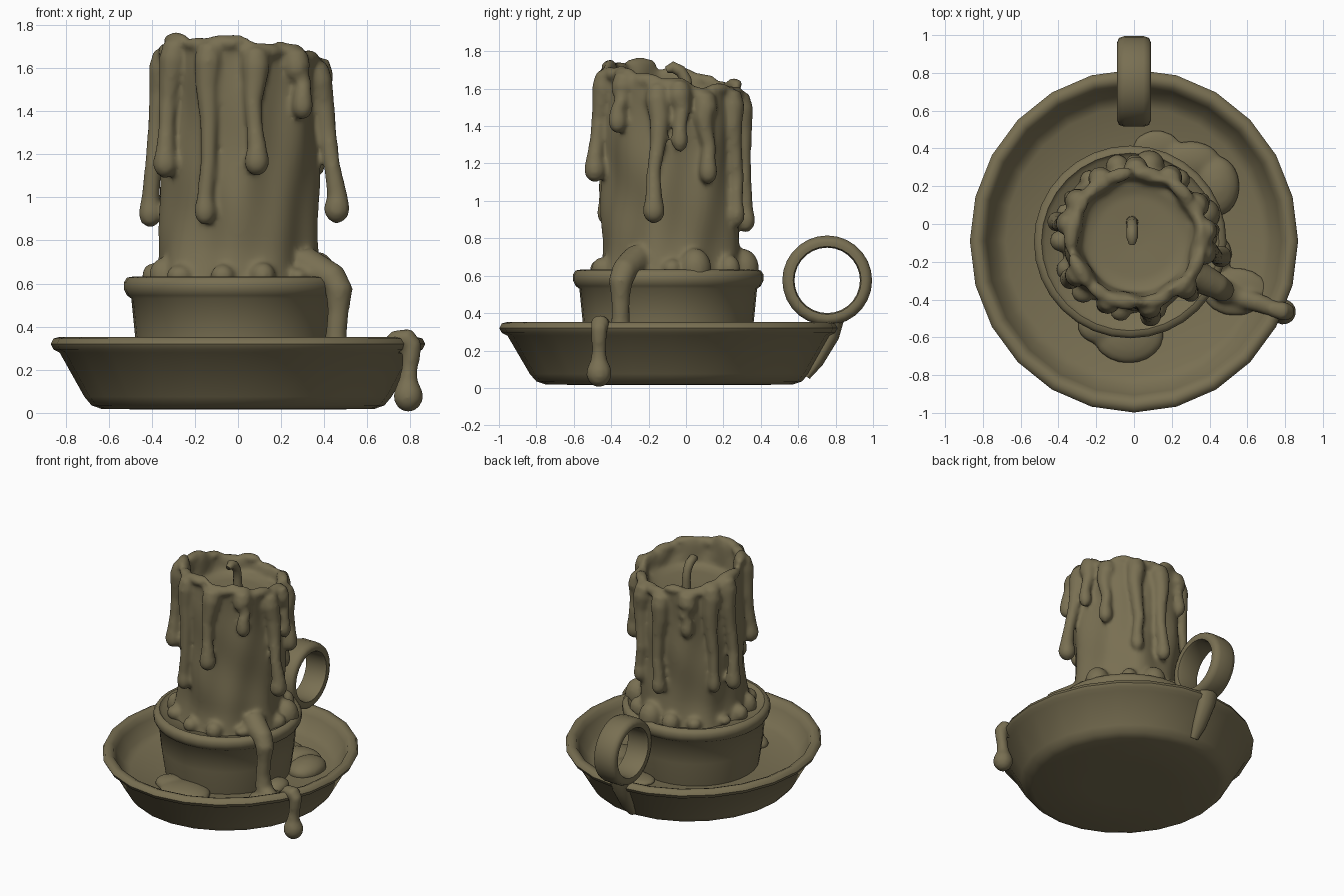
import bpy, bmesh, math, random
from mathutils import Vector, Matrix

random.seed(4)
mat = bpy.data.materials.new("olive_brown")
mat.diffuse_color = (0.19, 0.16, 0.085, 1)


def finish(bm, name, angle=50):
    bmesh.ops.recalc_face_normals(bm, faces=bm.faces[:])
    me = bpy.data.meshes.new(name)
    bm.to_mesh(me)
    bm.free()
    me.materials.append(mat)
    ob = bpy.data.objects.new(name, me)
    bpy.context.collection.objects.link(ob)
    bpy.ops.object.select_all(action='DESELECT')
    ob.select_set(True)
    bpy.context.view_layer.objects.active = ob
    bpy.ops.object.shade_smooth_by_angle(angle=math.radians(angle))
    return ob


def loft(bm, rings, cap=True, loop=False):
    # skin a list of point rings
    vs = [[bm.verts.new(p) for p in r] for r in rings]
    n = len(vs[0])
    pairs = list(zip(vs, vs[1:])) + ([(vs[-1], vs[0])] if loop else [])
    for a, b in pairs:
        for i in range(n):
            j = (i + 1) % n
            bm.faces.new((a[i], a[j], b[j], b[i]))
    if cap and not loop:
        bm.faces.new(vs[0])
        bm.faces.new(vs[-1])


def lathe(bm, prof, n, cx=0, cy=0, sx=1, loop=False):
    loft(bm, [[(cx + r * sx * math.cos(2 * math.pi * i / n),
                cy + r * math.sin(2 * math.pi * i / n), z) for i in range(n)]
              for r, z in prof], loop=loop)


def tube(bm, pts, radii, n=12, sx=1):
    # tube with a twist-free frame
    pts = [Vector(p) for p in pts]
    rings, q, last = [], None, None
    for k, p in enumerate(pts):
        d = (pts[min(k + 1, len(pts) - 1)] - pts[max(k - 1, 0)]).normalized()
        q = d.to_track_quat('Z', 'Y') if q is None else last.rotation_difference(d) @ q
        last = d
        ring = []
        for i in range(n):
            a = 2 * math.pi * i / n
            o = q @ Vector((math.cos(a) * radii[k], math.sin(a) * radii[k], 0))
            ring.append(p + Vector((o.x * sx, o.y, o.z)))
        rings.append(ring)
    loft(bm, rings)


def blob(bm, loc, size):
    m = Matrix.Translation(loc) @ Matrix.Diagonal((*size, 1))
    bmesh.ops.create_icosphere(bm, subdivisions=3, radius=1, matrix=m)


# dish
bm = bmesh.new()
lathe(bm, [(0.3, 0.015), (0.66, 0.018), (0.71, 0.035), (0.745, 0.075), (0.865, 0.28),
           (0.895, 0.295), (0.908, 0.32), (0.895, 0.345), (0.865, 0.352), (0.835, 0.34),
           (0.815, 0.30), (0.765, 0.215), (0.71, 0.185), (0.3, 0.18)],
      24, 0, -0.09, 0.957)
finish(bm, "dish")

# cup that holds the candle
bm = bmesh.new()
lathe(bm, [(0.425, 0.15), (0.435, 0.2), (0.458, 0.36), (0.475, 0.53), (0.495, 0.545),
           (0.51, 0.575), (0.51, 0.605), (0.495, 0.628), (0.47, 0.632), (0.45, 0.61),
           (0.3, 0.60)], 32, -0.02, -0.095)
finish(bm, "candle_cup")

# ring handle with a tail running down the dish wall
bm = bmesh.new()
lathe(bm, [(0.182, -0.085), (0.175, -0.06), (0.175, 0.06), (0.182, 0.085), (0.205, 0.09),
           (0.23, 0.08), (0.24, 0.05), (0.24, -0.05), (0.23, -0.08), (0.205, -0.09)],
      28, loop=True)
bmesh.ops.transform(bm, verts=bm.verts[:], matrix=Matrix.Translation((0, 0.755, 0.575))
                    @ Matrix.Rotation(math.pi / 2, 4, 'Y'))
tube(bm, [(0, 0.79, 0.37), (0, 0.775, 0.28), (0, 0.70, 0.14), (0, 0.645, 0.06)],
     [0.055, 0.045, 0.035, 0.02], sx=1.5)
finish(bm, "ring_handle")

# candle body with wavy wall, uneven rim and melted pool
CX, CY = 0.0, -0.075


def top(a):
    return (1.66 - 0.06 * math.sin(a) - 0.03 * math.cos(a)
            + 0.014 * math.sin(7 * a + 1) + 0.01 * math.sin(11 * a))


def wall(a, z):
    r = 0.362 + 0.01 * math.sin(5 * a + 3 * z) + 0.008 * math.sin(9 * a - 4 * z + 1)
    r += 0.006 * math.sin(13 * z + 3 * a)
    return r + 0.05 * max(0, (0.8 - z) / 0.25) ** 2


def polar(r, a, z):
    return Vector((CX + 0.012 * (z - 0.6) + r * math.cos(a), CY + r * math.sin(a), z))


bm = bmesh.new()
N = 72
ang = [2 * math.pi * i / N for i in range(N)]
rings = []
for k in range(25):
    t = k / 24
    rings.append([polar(wall(a, 0.57 + t * (top(a) - 0.6)), a, 0.57 + t * (top(a) - 0.6))
                  for a in ang])
for r, dz in [(0.36, 0.0), (0.34, 0.02), (0.32, 0.01), (0.305, -0.03), (0.30, -0.08)]:
    rings.append([polar(r + 0.012 * math.sin(8 * a), a, top(a) + dz) for a in ang])
for r, z in [(0.285, 1.535), (0.23, 1.515), (0.05, 1.505)]:
    rings.append([polar(r, a, z) for a in ang])
loft(bm, rings)

# drips hanging from the rim: angle, bottom height, bulb distance, bulb radius
drips = [(-12, 0.88, 0.465, 0.06), (6, 1.26, 0.405, 0.045), (-45, 1.36, 0.41, 0.05),
         (-79, 1.10, 0.42, 0.058), (-114, 0.87, 0.385, 0.05), (-148, 1.09, 0.405, 0.058),
         (168, 0.86, 0.42, 0.055), (148, 0.86, 0.395, 0.045), (121, 1.28, 0.385, 0.045),
         (90, 0.83, 0.395, 0.05), (61, 0.86, 0.395, 0.045), (29, 1.09, 0.40, 0.05)]
for deg, zb, rb, b in drips:
    a = math.radians(deg)
    zt = top(a)
    pts = [polar(0.33, a, zt - 0.03), polar(0.36, a, zt - 0.04), polar(0.37, a, zt - 0.09)]
    rad = [0.04, 0.062, 0.066]
    for t, w in [(0.2, 0.055), (0.45, 0.043), (0.75, 0.038)]:
        z = zt - 0.09 + t * (zb + 0.14 - zt + 0.09)
        pts.append(polar(0.37 + (rb - 0.37) * t, a + 0.04 * math.sin(4 * t + deg), z))
        rad.append(w)
    for dz, f in [(0.13, 0.8), (0.08, 1), (0.05, 1), (0.02, 0.75), (0.0, 0.25)]:
        pts.append(polar(rb, a, zb + dz))
        rad.append(b * f)
    tube(bm, pts, rad)

# rounded swellings along the rim
for k in range(14):
    a = k * 2 * math.pi / 14 + random.uniform(-0.1, 0.1)
    s = random.uniform(0.035, 0.055)
    m = (Matrix.Translation(polar(0.345, a, top(a) - 0.01)) @ Matrix.Rotation(a, 4, 'Z')
         @ Matrix.Diagonal((0.04, 2 * s, s * 0.8, 1)))
    bmesh.ops.create_icosphere(bm, subdivisions=3, radius=1, matrix=m)

# wax lumps around the candle foot
for k in range(14):
    a = k * 2 * math.pi / 14 + random.uniform(-0.15, 0.15)
    s = random.uniform(0.045, 0.09)
    blob(bm, polar(0.39, a, 0.635), (s, s, s * random.uniform(0.7, 1.4)))

# spill over the cup and across the dish floor
tube(bm, [(0.30, -0.25, 0.70), (0.38, -0.30, 0.65), (0.44, -0.33, 0.625), (0.47, -0.35, 0.57),
          (0.465, -0.35, 0.47), (0.455, -0.35, 0.36), (0.46, -0.35, 0.27), (0.49, -0.36, 0.22),
          (0.58, -0.39, 0.20)],
     [0.08, 0.08, 0.07, 0.065, 0.05, 0.05, 0.06, 0.065, 0.05])

# spill over the dish rim, ending in a hanging bulb
tube(bm, [(0.50, -0.37, 0.20), (0.60, -0.40, 0.215), (0.68, -0.425, 0.27), (0.74, -0.45, 0.345),
          (0.785, -0.46, 0.345), (0.81, -0.465, 0.315), (0.805, -0.465, 0.26),
          (0.795, -0.465, 0.20), (0.79, -0.465, 0.15), (0.79, -0.465, 0.10),
          (0.79, -0.465, 0.06), (0.79, -0.465, 0.025), (0.79, -0.465, 0.005)],
     [0.05, 0.055, 0.05, 0.045, 0.052, 0.045, 0.042, 0.038, 0.045, 0.068, 0.07, 0.05, 0.02])

# puddles on the dish floor
for loc, size in [((0.54, -0.36, 0.19), (0.18, 0.13, 0.045)),
                  ((0.44, 0.20, 0.19), (0.12, 0.16, 0.08)),
                  ((0.30, 0.33, 0.19), (0.16, 0.11, 0.06)),
                  ((0.12, 0.40, 0.19), (0.13, 0.10, 0.03)),
                  ((-0.03, -0.59, 0.19), (0.19, 0.15, 0.06)),
                  ((-0.17, -0.54, 0.19), (0.13, 0.10, 0.06)),
                  ((0.44, -0.16, 0.19), (0.08, 0.10, 0.06))]:
    blob(bm, loc, size)
wax = finish(bm, "candle_wax")
rm = wax.modifiers.new("melt", 'REMESH')
rm.mode = 'VOXEL'
rm.voxel_size = 0.014
rm.use_smooth_shade = True
sm = wax.modifiers.new("soften", 'SMOOTH')
sm.factor = 0.5
sm.iterations = 7

# wick
bm = bmesh.new()
tube(bm, [(-0.01, 0.01, 1.48), (-0.01, 0.01, 1.58), (-0.01, 0.0, 1.65), (-0.01, -0.03, 1.695),
          (-0.01, -0.07, 1.715), (-0.01, -0.105, 1.70)],
     [0.034, 0.03, 0.029, 0.031, 0.031, 0.018])
finish(bm, "wick", 70)
